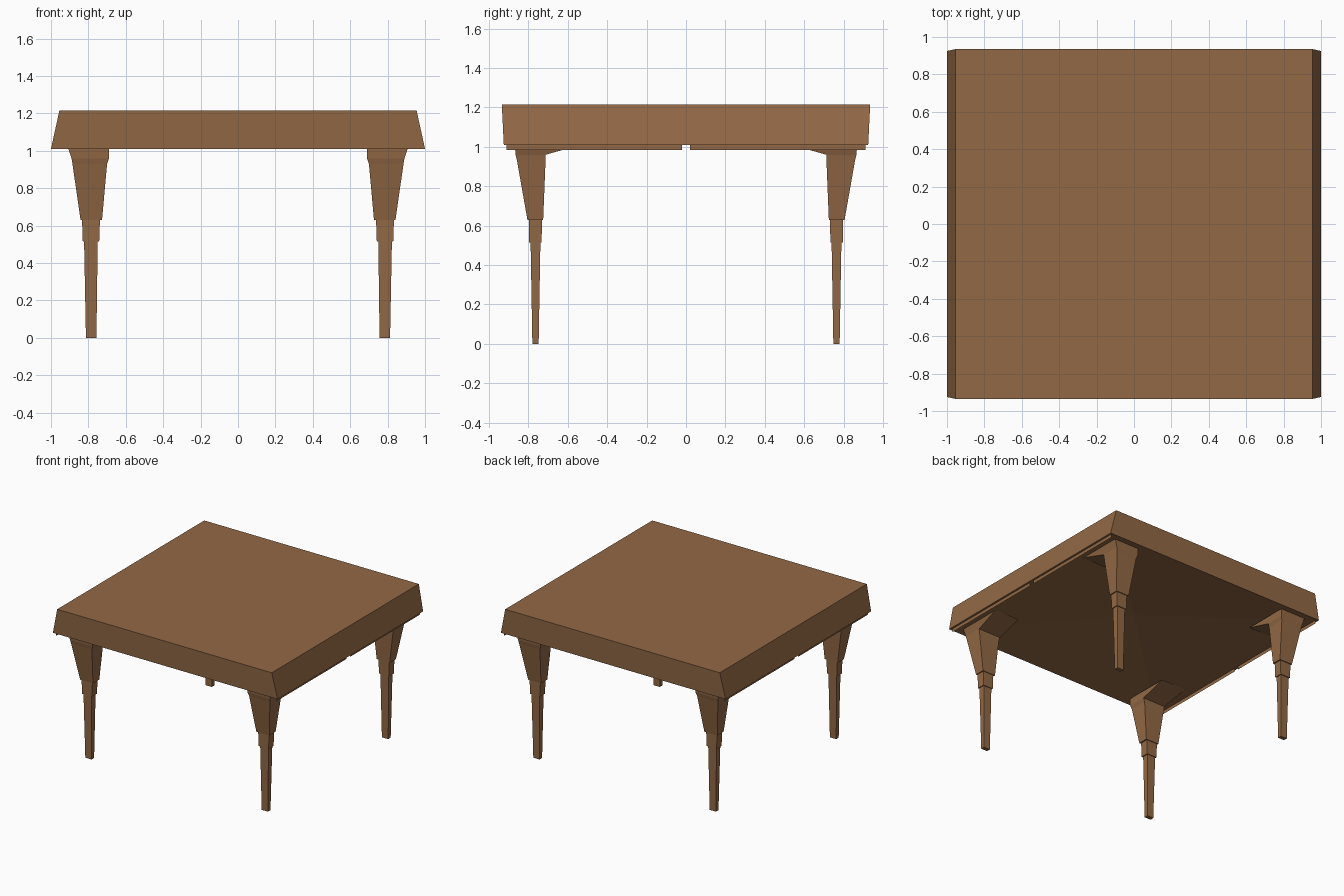
import bpy, bmesh

if "Cube" in bpy.data.objects:
    bpy.data.objects.remove(bpy.data.objects["Cube"])

wood = bpy.data.materials.new("brown wood")
wood.diffuse_color = (0.29, 0.14, 0.06, 1)
wood.use_nodes = True
wood.node_tree.nodes["Principled BSDF"].inputs["Base Color"].default_value = wood.diffuse_color


def add_object(name, bm, mirror=False):
    bmesh.ops.recalc_face_normals(bm, faces=bm.faces)
    me = bpy.data.meshes.new(name)
    bm.to_mesh(me)
    bm.free()
    me.materials.append(wood)
    ob = bpy.data.objects.new(name, me)
    bpy.context.collection.objects.link(ob)
    if mirror:
        m = ob.modifiers.new("four corners", 'MIRROR')
        m.use_axis = (True, True, False)
        m.use_mirror_merge = False
    return ob


def loft(bm, rings):
    """Stack of rectangles (x0, x1, y0, y1, z), capped at both ends."""
    loops = [[bm.verts.new(p) for p in
              ((x0, y0, z), (x1, y0, z), (x1, y1, z), (x0, y1, z))]
             for x0, x1, y0, y1, z in rings]
    for a, b in zip(loops, loops[1:]):
        for i in range(4):
            j = (i + 1) % 4
            bm.faces.new((a[i], a[j], b[j], b[i]))
    bm.faces.new(loops[0])
    bm.faces.new(loops[-1])


# Table top: sloped left and right ends, underside vaulted up to the middle
bm = bmesh.new()
loft(bm, [(-.02, .02, -.02, .02, 1.09), (-.985, .985, -.91, .91, 1.012),
          (-1, 1, -.925, .925, 1.01), (-.955, .955, -.935, .935, 1.215)])
add_object("table_top", bm)

# Thin apron strips under the left and right edges
bm = bmesh.new()
bm.faces.new([bm.verts.new(p) for p in
              ((.982, .02, .985), (.982, .91, .985), (.982, .91, 1.014), (.982, .02, 1.014))])
add_object("apron_strip", bm, True)

# Legs: flared top, collar and tapered foot
bm = bmesh.new()
loft(bm, [(.727, .842, .725, .805, .63), (.70, .885, .713, .858, .93),
          (.69, .89, .713, .865, .96), (.69, .91, .50, .87, 1.02)])
add_object("leg_flare", bm, True)
bm = bmesh.new()
loft(bm, [(.742, .83, .733, .796, .515), (.738, .834, .731, .798, .635)])
add_object("leg_collar", bm, True)
bm = bmesh.new()
loft(bm, [(.757, .813, .748, .78, 0), (.75, .823, .739, .789, .52)])
add_object("leg_foot", bm, True)
